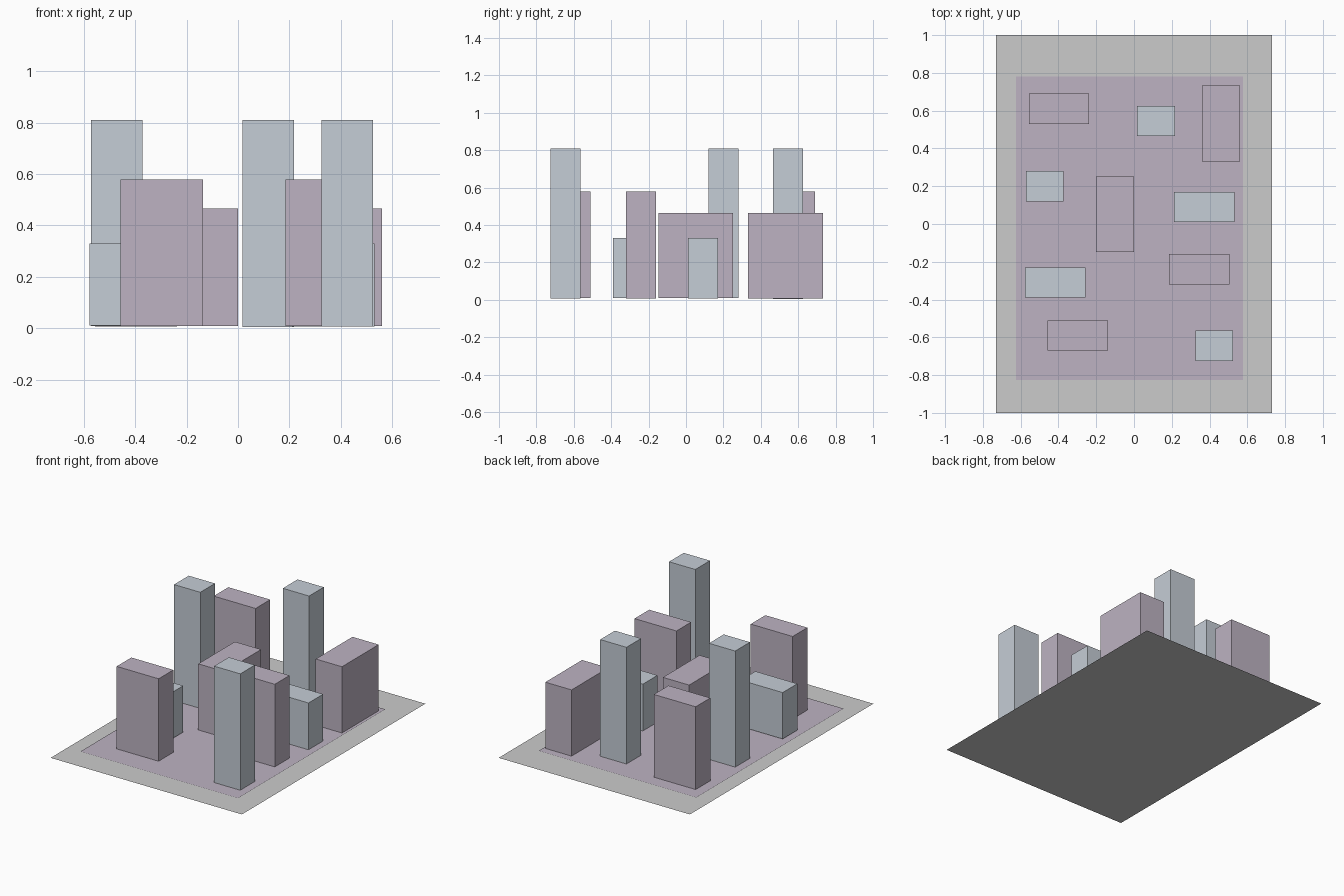
import bpy
import bmesh

if "Cube" in bpy.data.objects:
    bpy.data.objects.remove(bpy.data.objects["Cube"])


def material(name, color):
    m = bpy.data.materials.new(name)
    m.diffuse_color = (*color, 1)
    m.use_nodes = True
    m.node_tree.nodes["Principled BSDF"].inputs["Base Color"].default_value = m.diffuse_color
    return m


BLUE = material("slate_blue", (0.56, 0.61, 0.67))
PURPLE = material("muted_purple", (0.51, 0.45, 0.54))


def finish(name, bm, mat):
    mesh = bpy.data.meshes.new(name)
    bm.to_mesh(mesh)
    bm.free()
    if mat:
        mesh.materials.append(mat)
    bpy.context.collection.objects.link(bpy.data.objects.new(name, mesh))


def sheet(name, x0, x1, y0, y1, z, mat=None):
    bm = bmesh.new()
    bm.faces.new([bm.verts.new((x, y, z)) for x, y in
                  ((x0, y0), (x1, y0), (x1, y1), (x0, y1))])
    finish(name, bm, mat)


def block(name, cx, cy, size, z0, z1, mat):
    bm = bmesh.new()
    bmesh.ops.create_cube(bm, size=1)
    for v in bm.verts:
        v.co = (cx + v.co.x * size[0], cy + v.co.y * size[1],
                z1 if v.co.z > 0 else z0)
    finish(name, bm, mat)


# Ground sheet and the coloured plaza lying on it
sheet("ground", -0.73, 0.73, -1, 1, 0)
sheet("plaza", -0.625, 0.578, -0.825, 0.78, 0.005, PURPLE)

# Building types: footprint, roof height, material
TYPES = {
    "tower": ((0.2, 0.16), 0.81, BLUE),
    "slab": ((0.32, 0.16), 0.578, PURPLE),
    "long_block": ((0.2, 0.4), 0.465, PURPLE),
    "low_block": ((0.32, 0.16), 0.33, BLUE),
}

# Placement: type, centre x, centre y, base height
PLACES = [
    ("tower", 0.117, 0.545, 0.005),
    ("tower", -0.472, 0.2, 0.009),
    ("tower", 0.425, -0.645, 0.007),
    ("slab", -0.397, 0.61, 0.007),
    ("slab", 0.345, -0.24, 0.008),
    ("slab", -0.297, -0.59, 0.009),
    ("long_block", 0.461, 0.532, 0.008),
    ("long_block", -0.1, 0.052, 0.009),
    ("low_block", 0.371, 0.09, 0.007),
    ("low_block", -0.417, -0.31, 0.01),
]
for i, (kind, x, y, base) in enumerate(PLACES, 1):
    size, top, mat = TYPES[kind]
    block(f"{kind}_{i}", x, y, size, base, top, mat)
